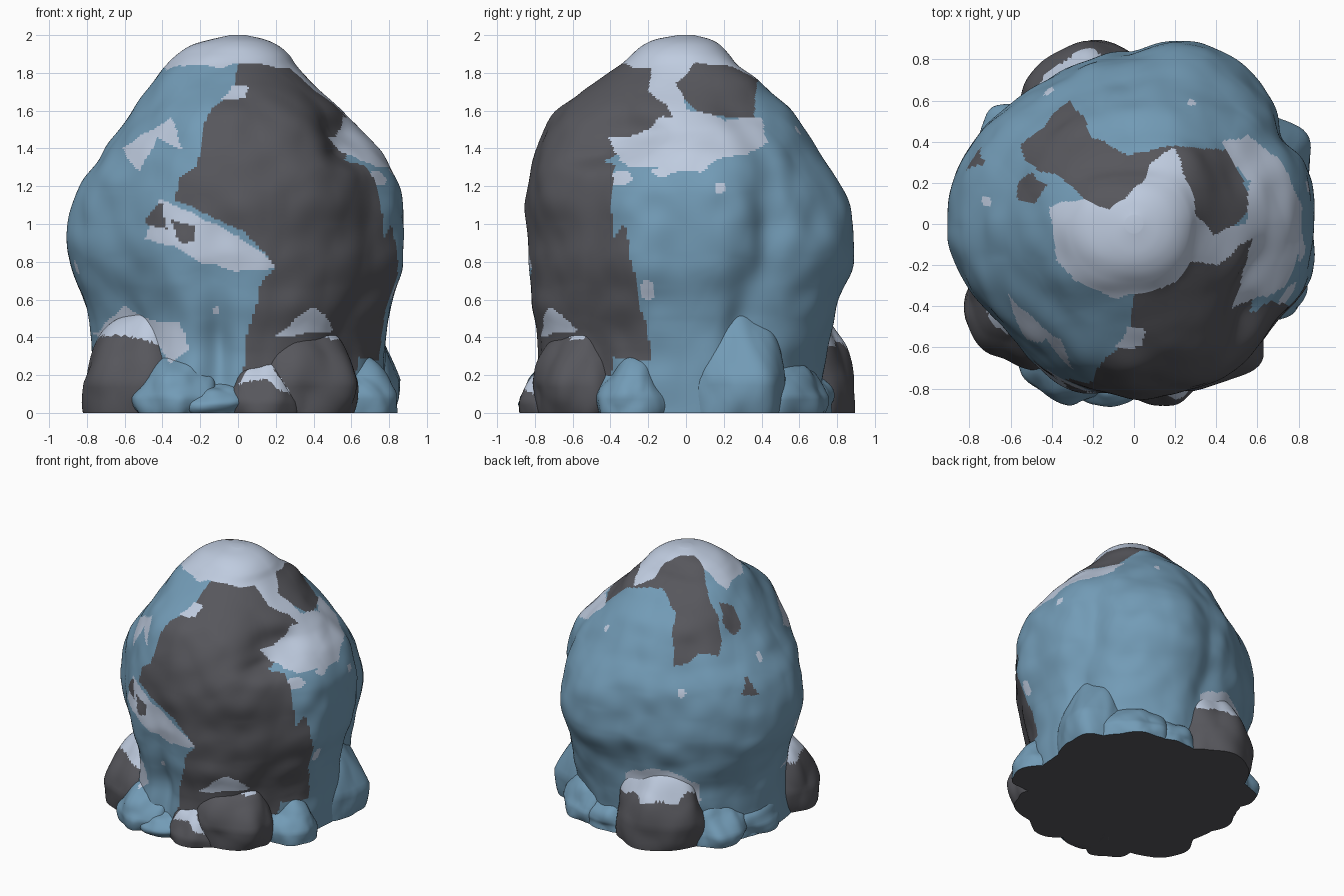
import bpy, bmesh, math
from mathutils import Vector, noise

if "Cube" in bpy.data.objects:
    bpy.data.objects.remove(bpy.data.objects["Cube"])


def material(name, rgb):
    m = bpy.data.materials.new(name)
    m.diffuse_color = (*rgb, 1)
    m.use_nodes = True
    m.node_tree.nodes["Principled BSDF"].inputs["Base Color"].default_value = m.diffuse_color
    return m


MATS = [material("ice blue", (0.17, 0.33, 0.47)), material("dark stone", (0.095, 0.095, 0.108)),
        material("snow", (0.52, 0.60, 0.74))]
BLUE, DARK, SNOW = range(3)

# Dome radius toward right, back, left, front at each height
PROFILE = [(0, .78, .74, .78, .80), (.2, .78, .75, .76, .80), (.4, .80, .78, .77, .80), (.6, .86, .81, .83, .82),
           (.8, .90, .87, .89, .84), (1.0, .89, .86, .89, .83), (1.2, .86, .81, .84, .82),
           (1.37, .78, .71, .72, .80), (1.5, .65, .64, .62, .75), (1.6, .54, .57, .55, .68),
           (1.7, .43, .46, .49, .56), (1.77, .36, .38, .44, .46), (1.84, .30, .28, .38, .36), (1.9, .26, .23, .32, .29),
           (1.95, .2, .18, .24, .22), (1.98, .13, .12, .13, .15), (2.0, .04, .04, .04, .04)]

# Broad swellings and hollows: angle from the front, height, amount, angular and height size
BUMPS = [(62, 1.47, -.11, 20, .11), (50, 1.36, -.06, 13, .06), (158, .95, .05, 22, .5), (180, .7, -.04, 9, .6),
         (112, .5, -.05, 8, .3), (120, .95, -.06, 7, .3), (95, .8, -.02, 18, .4), (212, .9, -.07, 22, .5),
         (-20, .72, .04, 10, .2), (-8, .35, -.08, 6, .3), (48, .6, -.05, 18, .7), (-50, .45, -.07, 18, .3),
         (-50, 1.0, -.06, 18, .4), (135, 1.78, .06, 25, .1), (-45, 1.8, .03, 25, .1), (25, 1.15, .03, 25, .15),
         (25, .55, .03, 16, .15)]

# Patches seen from above (x, y)
CAP = [(-.38, -.17), (-.4, .08), (-.25, .13), (-.12, .07), (.05, .2), (.08, .3), (.2, .37), (.25, .22), (.3, .05),
       (.38, -.05), (.55, .02), (.56, .2), (.42, .4), (.55, .43), (.72, .31), (.81, .1), (.82, -.1), (.73, -.31),
       (.48, -.41), (.58, -.07), (.4, -.2), (.28, -.18), (.2, -.27), (.05, -.33), (-.1, -.36), (-.3, -.27)]
CROWN = [(.2, .38), (.47, .35), (.57, .1), (.45, -.05), (.28, 0), (.1, .1), (-.12, .05), (-.25, .13), (-.35, .23),
         (-.5, .27), (-.55, .38), (-.32, .59), (-.27, .55), (-.2, .42), (-.03, .34), (.1, .36)]
SPOT = [(-.58, .13), (-.5, .1), (-.43, .18), (-.5, .24), (-.57, .2)]
# Bare stone faces (angle from the front, height)
BARE = [(0, 1.95), (-2, 1.7), (-13, 1.6), (-16, 1.3), (-22, 1.25), (-23, 1.12), (-10, 1.05), (3, .95), (13, .77),
        (9, .7), (3, .4), (0, 0), (50, 0), (60, .3), (76, .28), (72, .7), (68, 1.02), (63, .9), (62, 1.3),
        (52, 1.34), (68, 1.38), (82, 1.45), (88, 1.52), (88, 1.95)]
CHIP3 = [(-117, 1.15), (-112, 1.28), (-107, 1.14)]
# Snow and stone on the front (x, z)
DRIFT = [(-.42, 1.13), (-.2, 1.04), (0, .94), (.2, .77), (.05, .75), (-.2, .79), (-.33, .88), (-.5, .91), (-.47, 1.0)]
LEDGE = [(-.62, 1.4), (-.5, 1.48), (-.35, 1.56), (-.3, 1.4), (-.42, 1.45), (-.53, 1.28)]
TUFT = [(-.09, 1.66), (-.03, 1.73), (.05, 1.73), (.03, 1.67)]
SHELF = [(-.77, .41), (-.6, .56), (-.45, .49), (-.3, .48), (-.26, .34), (-.36, .26), (-.42, .36), (-.57, .41)]
PEAK = [(.19, .41), (.27, .47), (.38, .56), (.46, .52), (.51, .43)]
CHIP = [(-.5, 1.02), (-.41, 1.12), (-.38, .97)]
CHIP2 = [(-.36, 1.02), (-.23, .99), (-.24, .9), (-.3, .89)]
WEDGE = [(.0, .15), (.07, .25), (.17, .25), (.28, .1), (.22, .12), (.15, .18), (.06, .17)]
# Small snow flecks (angle from the front, height, angular and height size)
FLECKS = [(-80, .77, 2, .04), (76, .65, 2.5, .05), (65, 1.24, 5, .04), (80, 1.27, 4, .02), (102, 1.19, 2, .03),
          (155, 1.5, 2, .03), (213, 1.19, 2, .03), (-99, 1.36, 2, .03), (-9, .54, 1.5, .02)]


def inside(p, *polys):
    hit = False
    for poly in polys:
        for (ax, ay), (bx, by) in zip(poly, poly[1:] + poly[:1]):
            if (ay > p[1]) != (by > p[1]) and p[0] < ax + (p[1] - ay) * (bx - ax) / (by - ay):
                hit = not hit
    return hit


def profile_radius(s, z):
    # Smooth curve through the profile points
    k = next(i for i in range(len(PROFILE) - 1) if z <= PROFILE[i + 1][0])

    def slope(i):
        a, b = PROFILE[max(i - 1, 0)], PROFILE[min(i + 1, len(PROFILE) - 1)]
        return (b[s] - a[s]) / (b[0] - a[0])
    a, b = PROFILE[k], PROFILE[k + 1]
    h = b[0] - a[0]
    t = (z - a[0]) / h
    return ((1 + 2 * t) * (1 - t) ** 2 * a[s] + t * (1 - t) ** 2 * h * slope(k)
            + t * t * (3 - 2 * t) * b[s] + t * t * (t - 1) * h * slope(k + 1))


def facets(p, scale):
    # Chipped planes with sharp valleys
    d = noise.voronoi(p * scale)[0]
    return .5 - d[0] - .3 * (d[1] - d[0])


def dome_point(a, z):
    # a = 0 is right, going anticlockwise
    q = a / (math.pi / 2) % 4
    i, f = int(q) % 4, q % 1
    f = f * f * (3 - 2 * f)
    r = profile_radius(i + 1, z) * (1 - f) + profile_radius((i + 1) % 4 + 1, z) * f
    az = math.degrees(a) + 90
    fade = min(1, r / .5)
    for ba, bz, amt, wa, wz in BUMPS:
        d = (az - ba + 180) % 360 - 180
        r += amt * math.exp(-(d / wa) ** 2 - ((z - bz) / wz) ** 2)
    p = Vector((math.cos(a) * r, math.sin(a) * r, z))
    k = .02 * noise.noise(p * 2.5) + .015 * noise.noise(p * 6) + .04 * facets(Vector((p.x, p.y, p.z * .6)), 2.2)
    r = max(0, r + fade * k)
    return Vector((math.cos(a) * r, math.sin(a) * r, z))


def dome_colour(c):
    w = noise.noise_vector(c * 9) * .018
    x, y, z = c + w
    az = math.degrees(math.atan2(x, -y))
    if z > 1.27:
        if inside((x, y), CAP):
            return SNOW
        if inside((x, y), CROWN) or inside((x, y), SPOT):
            return DARK
    if y < 0:
        if inside((x, z), CHIP, CHIP2):
            return DARK
        if inside((x, z), DRIFT, LEDGE, TUFT, SHELF, PEAK):
            return SNOW
    if inside((az, z), BARE, CHIP3):
        return DARK
    # Snow ledge above the back stone
    if abs(x + .25) < .26 and y > 0 and .3 < z < .58 - 1.5 * (x + .25) ** 2:
        return SNOW
    for fa, fz, wa, wz in FLECKS:
        if (((az - fa + 180) % 360 - 180) / wa) ** 2 + ((z - fz) / wz) ** 2 < 1:
            return SNOW
    return BLUE


def finish(name, bm, rule):
    bmesh.ops.recalc_face_normals(bm, faces=bm.faces)
    for f in bm.faces:
        c = f.calc_center_median()
        f.material_index = DARK if f.normal.z < -.9 and c.z < .01 else rule(c)
    me = bpy.data.meshes.new(name)
    bm.to_mesh(me)
    bm.free()
    for m in MATS:
        me.materials.append(m)
    ob = bpy.data.objects.new(name, me)
    bpy.context.collection.objects.link(ob)
    bpy.ops.object.select_all(action='DESELECT')
    ob.select_set(True)
    bpy.context.view_layer.objects.active = ob
    bpy.ops.object.shade_smooth_by_angle(angle=math.radians(40))


# Main boulder: rings of the profile, closed at top and bottom
N, M = 310, 210
bm = bmesh.new()
rings = []
for j in range(M):
    t = j / M
    z = 2 * (t * 1.12 if t < .65 else 1 - (1 - t) ** 1.6 * (1 - .728) / .35 ** 1.6)
    rings.append([bm.verts.new(dome_point(2 * math.pi * i / N, z)) for i in range(N)])
for lo, hi in zip(rings, rings[1:]):
    for i in range(N):
        bm.faces.new((lo[i], lo[(i + 1) % N], hi[(i + 1) % N], hi[i]))
top = bm.verts.new((0, 0, 2))
for i in range(N):
    bm.faces.new((rings[-1][i], rings[-1][(i + 1) % N], top))
bm.faces.new(rings[0][::-1])
finish("boulder", bm, dome_colour)


def rock(name, loc, size, colour=BLUE, snow=9.0, turn=0, rough=.12, lean=.3):
    # Rough lump leaning on the boulder, cut flat at the ground, with snow above a wavy line
    bm = bmesh.new()
    bmesh.ops.create_icosphere(bm, subdivisions=5, radius=1)
    loc = Vector(loc)
    for v in bm.verts:
        d = v.co.normalized()
        s = d + loc * 5
        d = d * (1 + rough * noise.noise(s * 1.5) + rough * 1.3 * facets(s, 1.3))
        x, y = d.x * size[0], d.y * size[1]
        cs, sn = math.cos(turn), math.sin(turn)
        p = loc + Vector((x * cs - y * sn, x * sn + y * cs, d.z * size[2]))
        pull = 1 - lean * max(0, p.z - loc.z)
        v.co = (p.x * pull, p.y * pull, p.z)
    cut = bmesh.ops.bisect_plane(bm, geom=bm.verts[:] + bm.edges[:] + bm.faces[:], plane_co=(0, 0, 0),
                                 plane_no=(0, 0, -1), clear_outer=True)
    bmesh.ops.holes_fill(bm, edges=[e for e in cut['geom_cut'] if isinstance(e, bmesh.types.BMEdge)])

    def rule(c):
        if c.y < 0 and inside((c.x, c.z), SHELF, WEDGE):
            return SNOW
        if colour == BLUE and c.y < 0 < c.x and noise.noise(c * 8 + Vector((1, 4, 2))) > .5:
            return SNOW
        return SNOW if c.z + .07 * noise.noise(c * 7) > snow else colour
    finish(name, bm, rule)


# Dark stones with snowy tops around the foot
rock("front_stone", (.33, -.56, .16), (.31, .25, .35), DARK, .42, .25)
rock("front_small_stone", (.13, -.72, .06), (.20, .16, .25), DARK, .24)
rock("left_stone", (-.56, -.43, .16), (.31, .25, .38), DARK, .41, -.7)
rock("back_stone", (-.22, .62, .18), (.34, .27, .44), DARK, .37, .3, .12, .2)

# Blue ice lumps around the foot: x, y, width, depth, height, turn
for k, (x, y, w, d, h, a) in enumerate([(.59, .26, .28, .28, .72, 0), (.60, -.28, .24, .22, .36, 0),
                                        (-.34, -.66, .24, .20, .34, -.4), (-.12, -.70, .20, .18, .2, 0),
                                        (.45, .54, .26, .20, .34, -.8), (.18, .64, .22, .16, .26, 0),
                                        (-.50, .38, .24, .24, .34, .9), (-.61, .05, .20, .34, .3, 0)]):
    rock(f"ice_lump_{k + 1}", (x, y, h * .25), (w, d, h * .72), BLUE, 9, a, .2, .4)
